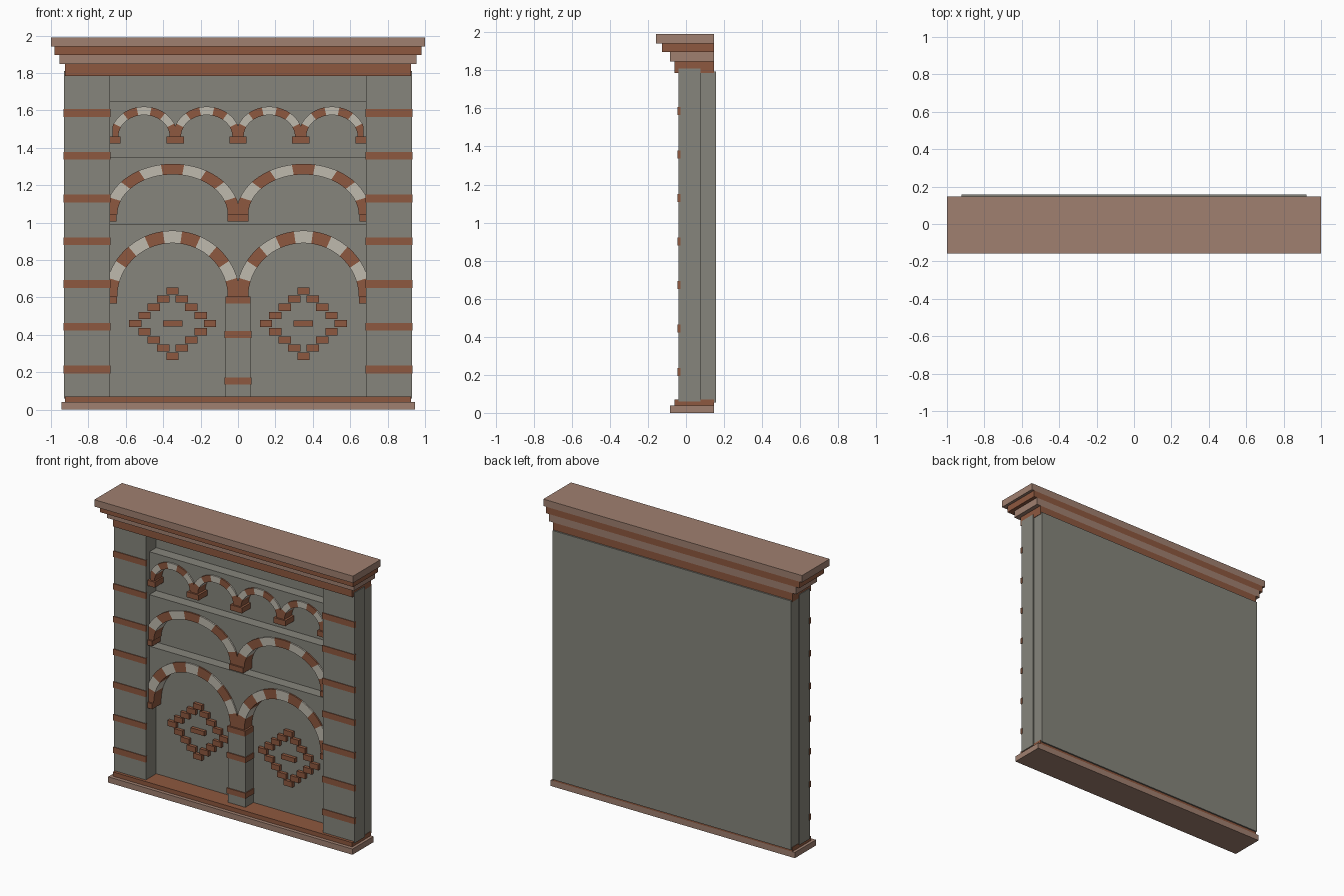
import bpy, bmesh, math

cube = bpy.data.objects.get("Cube")
if cube:
    bpy.data.objects.remove(cube, do_unlink=True)


def material(name, rgb):
    m = bpy.data.materials.new(name)
    m.use_nodes = True
    m.diffuse_color = (*rgb, 1)
    m.node_tree.nodes["Principled BSDF"].inputs["Base Color"].default_value = (*rgb, 1)
    return m


STONE = material("grey_stone", (0.24, 0.235, 0.2))
BRICK = material("red_brick", (0.27, 0.098, 0.05))
TRIM = material("dusty_brown_trim", (0.35, 0.215, 0.16))
CREAM = material("cream_stone", (0.52, 0.49, 0.42))

WALL_Y = 0.075    # front of the recessed wall
PANEL_Y = 0.0     # front of the arcade panels
RING_Y = -0.01    # front of the arch stones
EDGE = 0.685      # inner edge of the side piers


def finish(name, bm, mats):
    bmesh.ops.recalc_face_normals(bm, faces=bm.faces)
    me = bpy.data.meshes.new(name)
    bm.to_mesh(me)
    bm.free()
    for m in mats:
        me.materials.append(m)
    ob = bpy.data.objects.new(name, me)
    bpy.context.collection.objects.link(ob)
    return ob


def prism(bm, outline, y0, y1, index=0):
    """Extrude an (x, z) outline from y0 to y1."""
    front = [bm.verts.new((x, y0, z)) for x, z in outline]
    back = [bm.verts.new((x, y1, z)) for x, z in outline]
    n = len(outline)
    faces = [bm.faces.new(front), bm.faces.new(back[::-1])]
    for i in range(n):
        j = (i + 1) % n
        faces.append(bm.faces.new((front[i], back[i], back[j], front[j])))
    for f in faces:
        f.material_index = index


def slab(bm, x0, x1, y0, y1, z0, z1):
    prism(bm, [(x0, z0), (x1, z0), (x1, z1), (x0, z1)], y0, y1)


def box(name, mat, *bounds):
    bm = bmesh.new()
    slab(bm, *bounds)
    return finish(name, bm, [mat])


# Main wall, base steps and cornice steps
box("back_wall", STONE, -0.922, 0.922, WALL_Y, 0.157, 0.055, 1.795)
for name, mat, half, front, z0, z1 in (
        ("base_lower", TRIM, 0.945, -0.085, 0, 0.04),
        ("base_upper", BRICK, 0.925, -0.06, 0.04, 0.07),
        ("cornice_lowest", BRICK, 0.925, -0.06, 1.785, 1.847),
        ("cornice_low", TRIM, 0.955, -0.085, 1.847, 1.897),
        ("cornice_high", BRICK, 0.98, -0.127, 1.897, 1.942),
        ("cornice_top", TRIM, 1.0, -0.158, 1.942, 1.99)):
    box(name, mat, -half, half, front, 0.147, z0, z1)

# Side piers with brick bands
for side, s in (("left", 1), ("right", -1)):
    x0, x1 = sorted((s * EDGE, s * 0.93))
    box(side + "_pier", STONE, x0, x1, -0.04, WALL_Y, 0.06, 1.81)
    bm = bmesh.new()
    for i in range(7):
        z = 0.215 + i * 0.2285
        slab(bm, x0 - 0.004, x1 + 0.004, -0.045, -0.03, z - 0.021, z + 0.021)
    finish(side + "_pier_bands", bm, [BRICK])


def arc(cx, cz, a, b, t0, t1, steps):
    pts = []
    for i in range(steps + 1):
        t = math.pi * (1 - t0 - (t1 - t0) * i / steps)
        pts.append((cx + a * math.cos(t), cz + b * math.sin(t)))
    return pts


def arcade(name, centres, spring, top, inner, outer, stones, corbel):
    """Panel with arched openings, alternating arch stones and corbels."""
    pitch = centres[1] - centres[0]
    # Panel: straight top, scalloped underside
    mid = [(i + o) / 2 for i, o in zip(inner, outer)]
    mid[0] = min(mid[0], pitch / 2 - 0.004)
    under = [(-EDGE, spring)]
    for c in centres:
        under += arc(c, spring, *mid, 0, 1, 36)
    under.append((EDGE, spring))
    bm = bmesh.new()
    prism(bm, under + [(EDGE, top), (-EDGE, top)], PANEL_Y, WALL_Y)
    finish(name + "_panel", bm, [STONE])

    # Arch stones, trimmed where neighbouring arches meet
    bm = bmesh.new()
    for c in centres:
        lo, hi = c - pitch / 2, c + pitch / 2
        for k in range(stones):
            t0, t1 = k / stones, (k + 1) / stones
            o = [(min(max(x, lo), hi), z) for x, z in arc(c, spring, *outer, t0, t1, 5)]
            i = arc(c, spring, *inner, t0, t1, 5)
            prism(bm, o + i[::-1], RING_Y, WALL_Y, k % 2)
    finish(name + "_arch_stones", bm, [BRICK, CREAM])

    # Corbels between the arches and at the ends
    half, height, end = corbel
    bm = bmesh.new()
    for c in centres[:-1]:
        x = c + pitch / 2
        slab(bm, x - half, x + half, RING_Y - 0.012, WALL_Y, spring - height, spring)
    for s in (-1, 1):
        x0, x1 = sorted((s * end, s * EDGE))
        slab(bm, x0, x1, RING_Y - 0.012, WALL_Y, spring - height, spring)
    finish(name + "_corbels", bm, [BRICK])


arcade("lower_arcade", [-0.35, 0.35], 0.605, 0.99,
       (0.295, 0.285), (0.36, 0.352), 11, (0.068, 0.038, 0.648))
arcade("middle_arcade", [-0.35, 0.35], 1.042, 1.35,
       (0.295, 0.215), (0.36, 0.272), 9, (0.055, 0.036, 0.65))
arcade("upper_arcade", [-0.5025, -0.1675, 0.1675, 0.5025], 1.46, 1.65,
       (0.137, 0.115), (0.18, 0.16), 7, (0.046, 0.038, 0.628))

# Central pillar with brick bands
box("central_pillar", STONE, -0.067, 0.067, -0.015, WALL_Y, 0.06, 0.57)
bm = bmesh.new()
for z in (0.153, 0.402):
    slab(bm, -0.073, 0.073, -0.022, WALL_Y, z - 0.019, z + 0.019)
finish("central_pillar_bands", bm, [BRICK])

# Brick diamonds on the recessed wall
for side, cx in (("left", 0.35), ("right", -0.35)):
    bm = bmesh.new()
    for k in range(-4, 5):
        z = 0.46 + k * 0.0437
        offset = 0.05 * (4 - abs(k))
        for x in {cx - offset, cx + offset}:
            slab(bm, x - 0.033, x + 0.033, 0.052, WALL_Y + 0.01, z - 0.019, z + 0.019)
    slab(bm, cx - 0.052, cx + 0.052, 0.052, WALL_Y + 0.01, 0.444, 0.476)
    finish(side + "_brick_diamond", bm, [BRICK])
